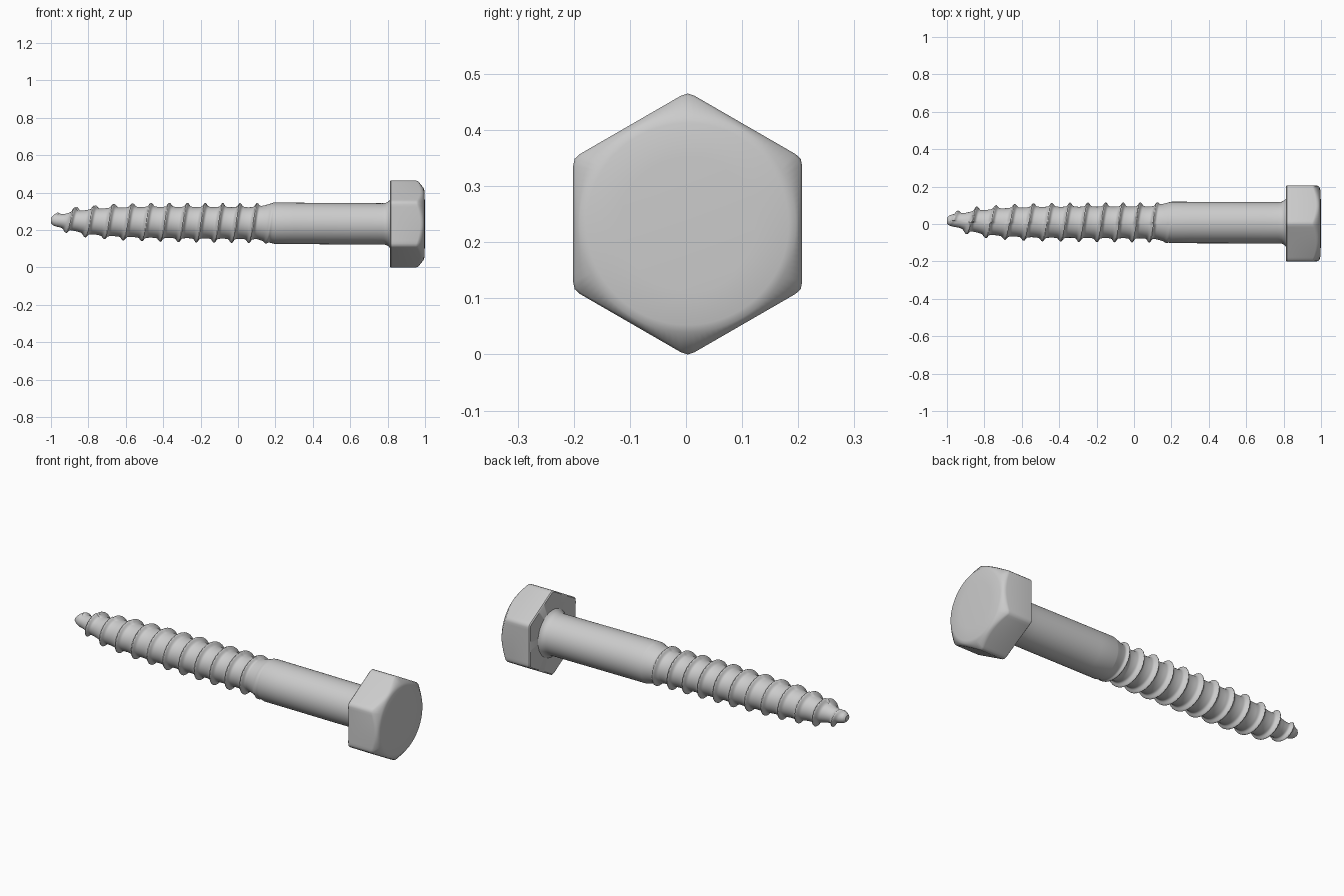
import bpy, bmesh
from math import sin, cos, pi, sqrt, exp, radians

if "Cube" in bpy.data.objects:
    bpy.data.objects.remove(bpy.data.objects["Cube"])

def interp(x, table):
    for (x0, v0), (x1, v1) in zip(table, table[1:]):
        if x <= x1:
            return v0 + (v1 - v0) * max(0, x - x0) / (x1 - x0)
    return table[-1][1]

def skin(name, rows, point, start, end, segs):
    """Skin closed rings around the x axis, with a pole at each end."""
    bm = bmesh.new()
    rings = [[bm.verts.new(point(row, 2 * pi * i / segs)) for i in range(segs)] for row in rows]
    for a, b in zip(rings, rings[1:]):
        for i in range(segs):
            j = (i + 1) % segs
            bm.faces.new((a[i], a[j], b[j], b[i]))
    for ring, pole in ((rings[0], start), (rings[-1], end)):
        tip = bm.verts.new(pole)
        for i in range(segs):
            bm.faces.new((ring[i], ring[(i + 1) % segs], tip))
    bmesh.ops.recalc_face_normals(bm, faces=bm.faces)
    mesh = bpy.data.meshes.new(name)
    bm.to_mesh(mesh)
    bm.free()
    obj = bpy.data.objects.new(name, mesh)
    bpy.context.collection.objects.link(obj)
    bpy.ops.object.select_all(action='DESELECT')
    obj.select_set(True)
    bpy.context.view_layer.objects.active = obj
    bpy.ops.object.shade_smooth_by_angle(angle=radians(40))
    return obj

# Shaft: tapered root and crest radii, with a slight bend towards the tip
ROOT = [(-1, .014), (-.99, .025), (-.97, .032), (-.93, .037), (-.88, .05), (-.8, .064),
        (-.7, .074), (-.5, .082), (.1, .085), (.15, .098), (.2, .111), (.77, .110),
        (.79, .112), (.805, .12), (.815, .132)]
CREST = [(-1, .02), (-.97, .042), (-.93, .06), (-.86, .08), (-.76, .089), (-.66, .097),
         (-.5, .102), (-.3, .106), (.13, .108), (.2, .111)]
CENTRE_Z = [(-1, .251), (-.8, .244), (-.4, .241), (.2, .236), (.8, .233)]
CENTRE_Y = [(-1, .02), (-.8, .010), (.8, .007)]

def shaft_point(x, t):
    # Thread phase: pitch widens slightly towards the tip
    d = .01 - x + .0955 * t / (2 * pi)
    n = (-.0915 + sqrt(max(0, .0915 ** 2 + 4 * .00063 * d))) / (2 * .00063)
    off = n - round(n)
    ridge = .85 * exp(-(off / .11) ** 2) + .15 * (.5 + .5 * cos(2 * pi * off))
    root = interp(x, ROOT)
    r = root + max(0, interp(x, CREST) - root) * ridge
    return (x, interp(x, CENTRE_Y) + r * sin(t), interp(x, CENTRE_Z) + r * cos(t))

xs = [-1 + 1.2 * i / 300 for i in range(301)] + [.3, .45, .6, .7, .77, .78, .79, .798, .805, .815, .83]
skin("threaded_shaft", xs, shaft_point, (-1, .02, .251), (.83, .007, .233), 72)

# Hexagonal head: flat underside, conical chamfer on the outer face
def head_point(row, t):
    hexr = min(.204 / cos(t % (pi / 3) - pi / 6), .2325)
    edge = .988 - .75 * max(0, hexr - .200)
    x, r = {"under": (.812, hexr - .006), "rim": (.817, hexr), "side": (edge - .012, hexr),
            "bevel": (edge, hexr - .004), "mid": (.992, min(hexr, .2) - .007),
            "face": (.996, min(hexr, .2) - .02), "inner": (.999, .12)}[row]
    return (x, .003 + r * sin(t), .2325 + r * cos(t))

skin("hex_head", ["under", "rim", "side", "bevel", "mid", "face", "inner"],
     head_point, (.812, .003, .2325), (1, .003, .2325), 120)
